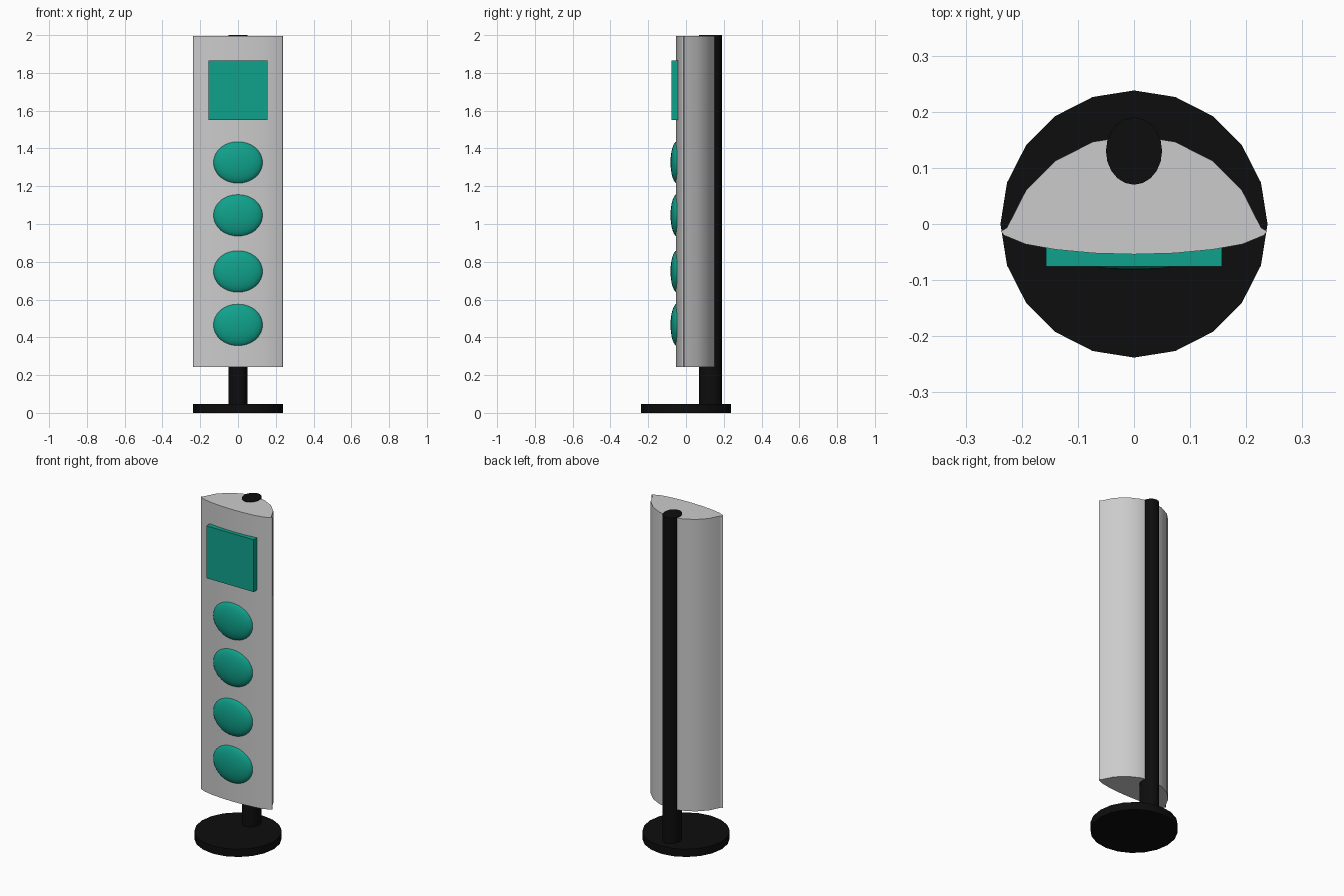
import bpy, bmesh, math

if "Cube" in bpy.data.objects:
    bpy.data.objects.remove(bpy.data.objects["Cube"])


def material(name, rgb):
    m = bpy.data.materials.new(name)
    m.diffuse_color = (*rgb, 1)
    m.use_nodes = True
    m.node_tree.nodes["Principled BSDF"].inputs["Base Color"].default_value = m.diffuse_color
    return m


teal = material("teal", (0.005, 0.36, 0.26))
black = material("black", (0.004, 0.004, 0.004))


def finish(obj, name, mat=None, smooth=True):
    obj.name = name
    if mat:
        obj.data.materials.append(mat)
    bpy.ops.object.select_all(action='DESELECT')
    obj.select_set(True)
    bpy.context.view_layer.objects.active = obj
    bpy.ops.object.transform_apply(location=False, rotation=True, scale=True)
    if smooth:
        bpy.ops.object.shade_smooth_by_angle(angle=math.radians(30))
    return obj


def cylinder(name, x, y, z0, z1, rx, ry, mat):
    bpy.ops.mesh.primitive_cylinder_add(vertices=20, radius=1, depth=1,
                                        location=(x, y, (z0 + z1) / 2))
    o = bpy.context.object
    o.scale = (rx, ry, z1 - z0)
    return finish(o, name, mat)


# Round foot and the oval pole behind the cabinet
cylinder("base", 0, 0, 0, 0.046, 0.238, 0.238, black)
cylinder("pole", 0, 0.13, 0.02, 2.0, 0.05, 0.06, black)

# Cabinet: round back, shallow bowed front, extruded upwards
back = [(0.238 * math.cos(math.radians(a)), 0.238 * math.sin(math.radians(a)) - 0.08)
        for a in range(18, 163, 18)]
half_front = [(0.237, -0.013), (0.232, -0.02), (0.193, -0.036), (0.14, -0.0455), (0.072, -0.052)]
front = [(-x, y) for x, y in half_front] + [(0, -0.054)] + half_front[::-1]
bm = bmesh.new()
face = bm.faces.new([bm.verts.new((x, y, 0.243)) for x, y in back + front])
top = bmesh.ops.extrude_face_region(bm, geom=[face])
bmesh.ops.translate(bm, vec=(0, 0, 1.753),
                    verts=[v for v in top["geom"] if isinstance(v, bmesh.types.BMVert)])
bmesh.ops.recalc_face_normals(bm, faces=bm.faces)
mesh = bpy.data.meshes.new("cabinet")
bm.to_mesh(mesh)
bm.free()
cabinet = bpy.data.objects.new("cabinet", mesh)
bpy.context.collection.objects.link(cabinet)
finish(cabinet, "cabinet")

# Square screen
bpy.ops.mesh.primitive_cube_add(size=1, location=(0, -0.056, 1.708))
screen = bpy.context.object
screen.scale = (0.314, 0.04, 0.314)
finish(screen, "screen", teal, smooth=False)

# Four oval domes down the front
for i, z in enumerate((1.326, 1.046, 0.749, 0.466)):
    bpy.ops.mesh.primitive_uv_sphere_add(segments=32, ring_count=16, radius=1,
                                         location=(0, -0.044, z),
                                         rotation=(math.pi / 2, 0, 0))
    dome = bpy.context.object
    dome.scale = (0.131, 0.114, 0.038)
    finish(dome, f"dome_{i + 1}", teal)
